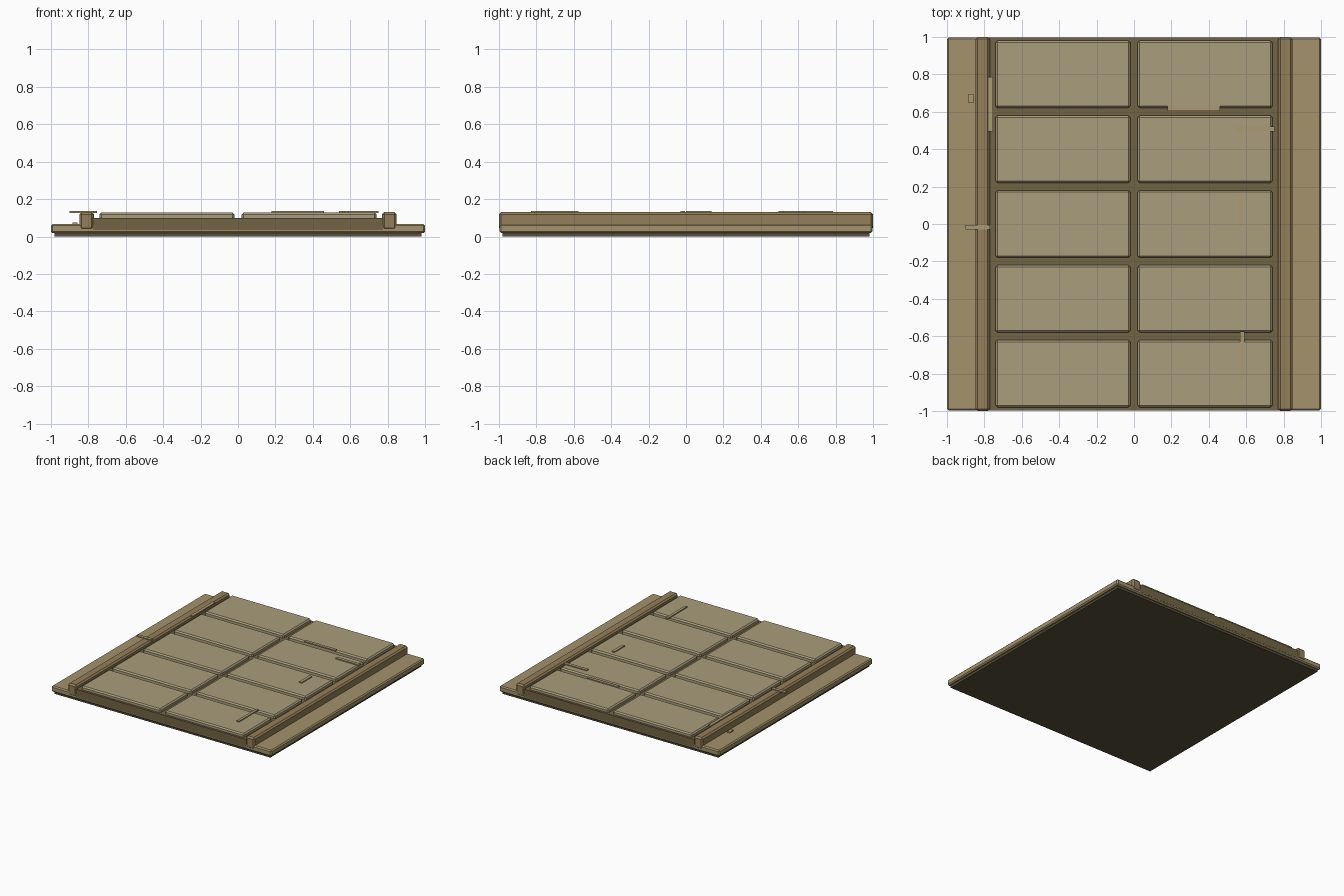
import bpy

if "Cube" in bpy.data.objects:
    bpy.data.objects.remove(bpy.data.objects["Cube"])


def material(name, rgb):
    m = bpy.data.materials.new(name)
    m.diffuse_color = (*rgb, 1)
    m.use_nodes = True
    m.node_tree.nodes["Principled BSDF"].inputs["Base Color"].default_value = m.diffuse_color
    return m


FOUNDATION = material("dark_earth", (0.10, 0.08, 0.045))
SAND = material("sand_stone", (0.37, 0.29, 0.15))
BED = material("joint_brown", (0.17, 0.13, 0.06))
CURB = material("curb_brown", (0.30, 0.21, 0.10))
PANEL = material("pale_stone", (0.40, 0.34, 0.20))
STRIP = material("worn_strip", (0.41, 0.33, 0.18))


def box(name, x, y, z, mat, bevel=0.0):
    """Box from (min, max) ranges, with an optional chamfer."""
    bpy.ops.mesh.primitive_cube_add(
        size=1, location=[(a + b) / 2 for a, b in (x, y, z)])
    ob = bpy.context.object
    ob.name = name
    ob.scale = [b - a for a, b in (x, y, z)]
    bpy.ops.object.transform_apply(location=False, rotation=False, scale=True)
    ob.data.materials.append(mat)
    if bevel:
        mod = ob.modifiers.new("chamfer", 'BEVEL')
        mod.width = bevel
        mod.segments = 1
    return ob


# Foundation and full-width slab, whose edges form the side walks
box("foundation", (-0.98, 0.98), (-0.98, 0.98), (0, 0.03), FOUNDATION)
box("side_walk_slab", (-1, 1), (-0.997, 0.997), (0.018, 0.067), SAND, 0.009)

# Raised bed between the curbs
box("road_bed", (-0.775, 0.775), (-0.998, 0.998), (0.034, 0.10), BED)

# Curbs on both sides
for side, s in (("left", -1), ("right", 1)):
    box("curb_" + side, sorted((s * 0.77, s * 0.848)), (-1, 1),
        (0.034, 0.13), CURB, 0.012)

# Paving panels, two columns by five rows
for row in range(5):
    yc = -0.8 + 0.4 * row
    for s in (-1, 1):
        box("paving_panel", sorted((s * 0.02, s * 0.74)),
            (yc - 0.18, yc + 0.18), (0.09, 0.129), PANEL, 0.01)

# Thin loose strips scattered on top
STRIPS = [
    (-0.78, -0.755, 0.495, 0.785), (0.18, 0.46, 0.605, 0.63),
    (0.54, 0.75, 0.495, 0.52), (-0.90, -0.77, -0.03, -0.005),
    (0.555, 0.58, 0.0, 0.135), (0.568, 0.59, -0.83, -0.575),
]
for x0, x1, y0, y1 in STRIPS:
    box("loose_strip", (x0, x1), (y0, y1), (0.127, 0.137), STRIP)
box("walk_chip", (-0.885, -0.858), (0.648, 0.695), (0.063, 0.076), STRIP)
